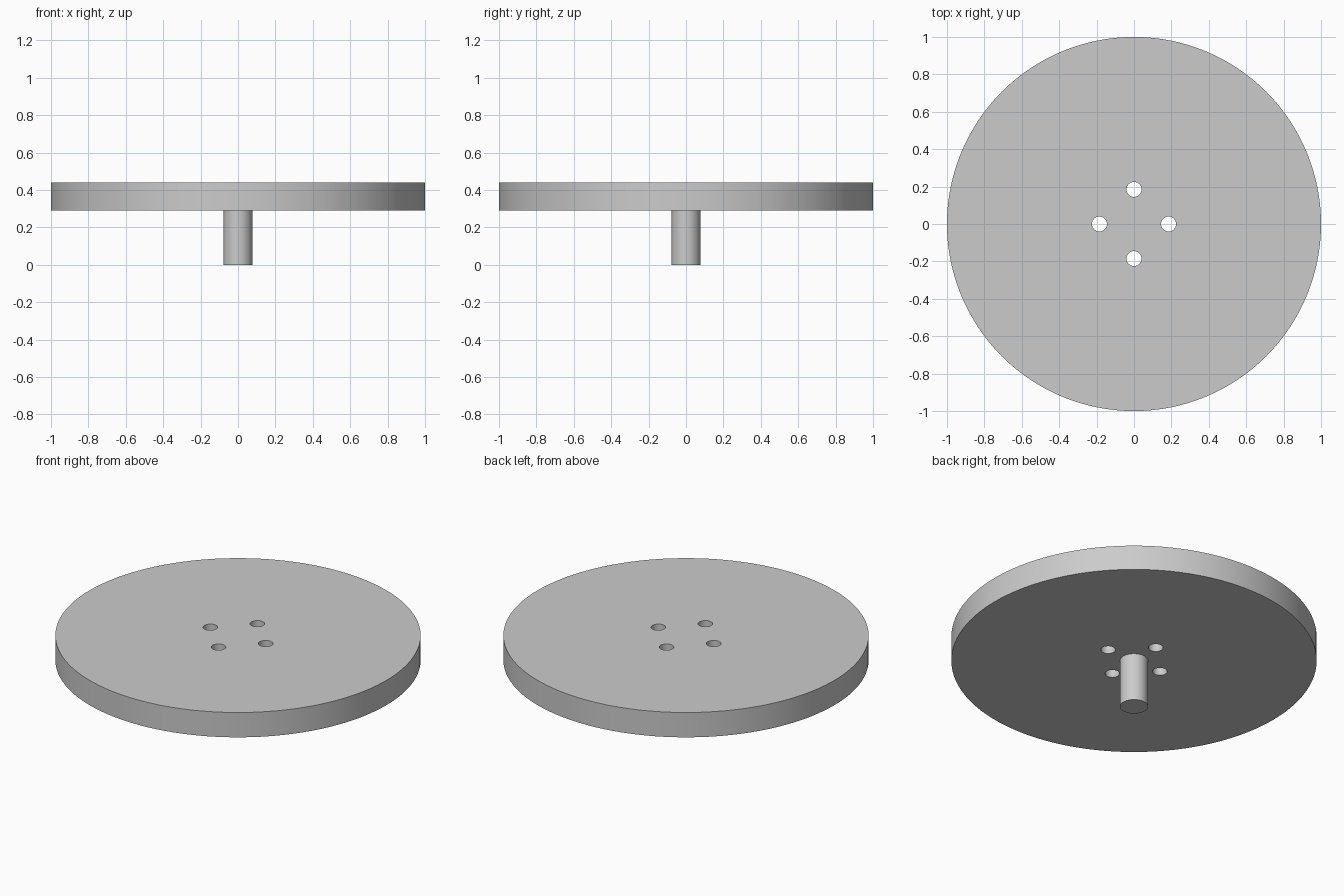
import bpy, math

if "Cube" in bpy.data.objects:
    bpy.data.objects.remove(bpy.data.objects["Cube"])

Z_BOTTOM, Z_TOP = 0.29, 0.44


def cylinder(name, radius, z0, z1, x=0, y=0, sides=128):
    bpy.ops.mesh.primitive_cylinder_add(vertices=sides, radius=radius, depth=z1 - z0,
                                        location=(x, y, (z0 + z1) / 2))
    ob = bpy.context.object
    ob.name = name
    return ob


def smooth(ob):
    bpy.ops.object.select_all(action='DESELECT')
    ob.select_set(True)
    bpy.context.view_layer.objects.active = ob
    bpy.ops.object.shade_smooth_by_angle(angle=math.radians(35))


# Round plate
plate = cylinder("plate", 1.0, Z_BOTTOM, Z_TOP)

# Four through holes around the centre
for i in range(4):
    a = i * math.pi / 2
    cutter = cylinder(f"hole_cutter_{i + 1}", 0.04, Z_BOTTOM - 0.1, Z_TOP + 0.1,
                      0.185 * math.cos(a), 0.185 * math.sin(a), 32)
    mod = plate.modifiers.new("hole", 'BOOLEAN')
    mod.operation = 'DIFFERENCE'
    mod.solver = 'EXACT'
    mod.object = cutter
    bpy.context.view_layer.objects.active = plate
    bpy.ops.object.modifier_apply(modifier=mod.name)
    bpy.data.objects.remove(cutter, do_unlink=True)
smooth(plate)

# Central stem under the plate
stem = cylinder("stem", 0.077, 0.0, Z_BOTTOM + 0.01, sides=48)
smooth(stem)
